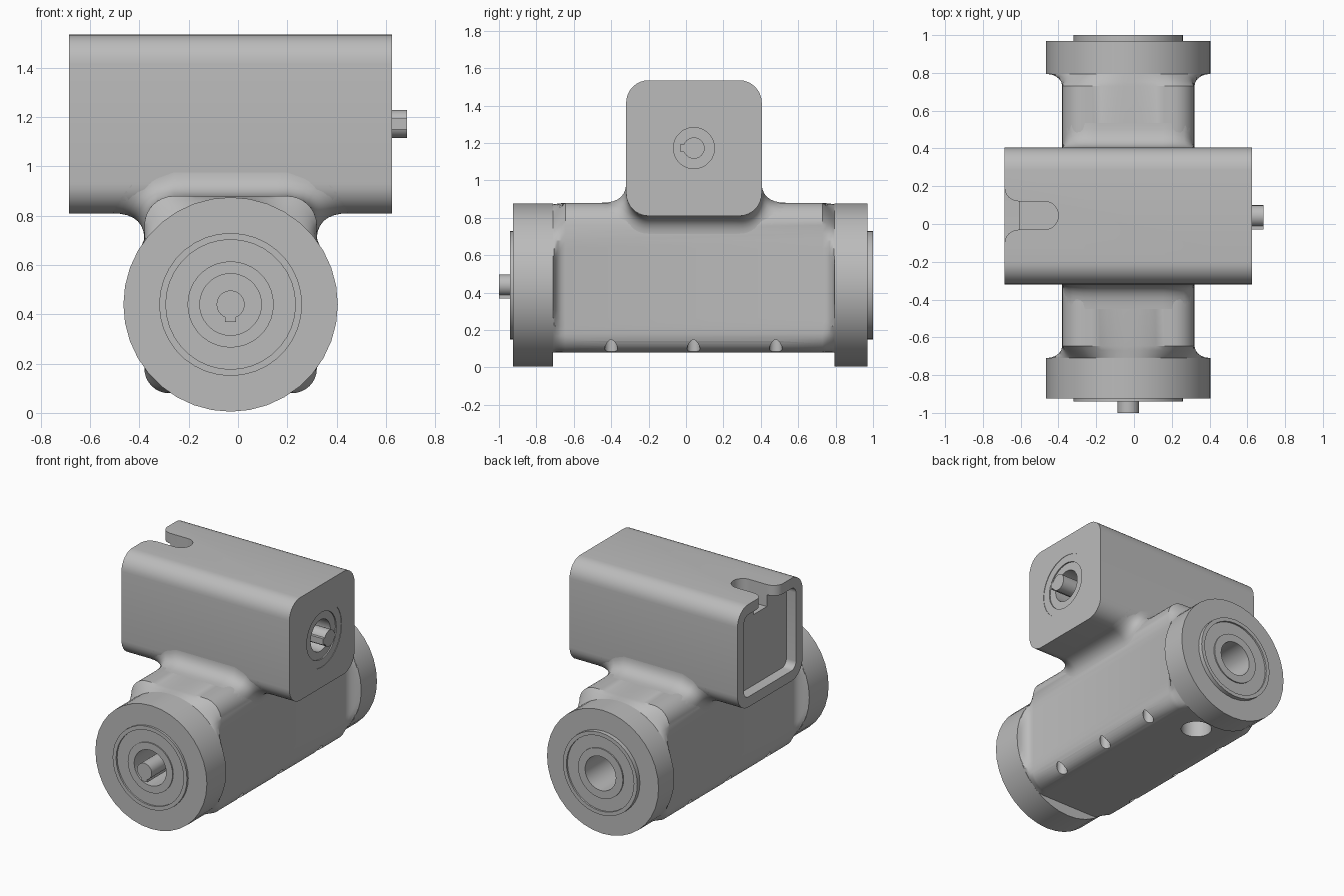
import bpy, bmesh
from math import sin, cos, pi, hypot, sqrt, asin
from mathutils import Vector

old = bpy.data.objects.get("Cube")
if old:
    bpy.data.objects.remove(old, do_unlink=True)

GREY = (0.5, 0.5, 0.5, 1)
metal = bpy.data.materials.new("plain grey")
metal.use_nodes = True
metal.diffuse_color = GREY
metal.node_tree.nodes["Principled BSDF"].inputs["Base Color"].default_value = GREY

CX, CZ = -0.03, 0.44      # axis of the lower barrel (along y)
BY, BZ = 0.0425, 1.1725   # axis of the upper box (along x)
FLANGE_R = 0.435


def place(axis, u, v, w):
    """Put a 2D point (u, v) at distance w along an axis."""
    return {"x": (w, u, v), "y": (u, w, v), "z": (u, v, w)}[axis]


def finish(name, bm, recalc=True):
    if recalc:
        bmesh.ops.recalc_face_normals(bm, faces=bm.faces)
    mesh = bpy.data.meshes.new(name)
    bm.to_mesh(mesh)
    bm.free()
    mesh.materials.append(metal)
    ob = bpy.data.objects.new(name, mesh)
    bpy.context.collection.objects.link(ob)
    return ob


def loft(name, rings, caps=True, closed=False):
    bm = bmesh.new()
    vs = [[bm.verts.new(p) for p in ring] for ring in rings]
    n = len(vs[0])
    pairs = list(zip(vs, vs[1:])) + ([(vs[-1], vs[0])] if closed else [])
    for a, b in pairs:
        for i in range(n):
            j = (i + 1) % n
            bm.faces.new((a[i], a[j], b[j], b[i]))
    if caps and not closed:
        bm.faces.new(vs[0])
        bm.faces.new(vs[-1])
    return finish(name, bm)


def prism(name, pts, axis, lo, hi):
    return loft(name, [[place(axis, u, v, w) for u, v in pts] for w in (lo, hi)])


def circle(cu, cv, r, n=36):
    return [(cu + r * cos(2 * pi * i / n), cv + r * sin(2 * pi * i / n)) for i in range(n)]


def lathe(name, profile, axis, cu, cv, sign=1):
    """Spin a closed (radius, distance) profile into a ring."""
    return loft(name, [[place(axis, u, v, sign * d) for u, v in circle(cu, cv, r)]
                       for r, d in profile], closed=True)


def rounded_rect(cu, cv, hu, hv, r_top, r_low, n=8):
    pts = []
    for k, (su, sv) in enumerate([(1, 1), (-1, 1), (-1, -1), (1, -1)]):
        r = r_top if sv > 0 else r_low
        for i in range(n + 1):
            a = pi / 2 * (k + i / n)
            pts.append((cu + su * (hu - r) + r * cos(a), cv + sv * (hv - r) + r * sin(a)))
    return pts


def cut(ob, cutters):
    bpy.context.view_layer.objects.active = ob
    for c in cutters:
        mod = ob.modifiers.new("cut", "BOOLEAN")
        mod.operation, mod.solver, mod.object = "DIFFERENCE", "EXACT", c
        bpy.ops.object.modifier_apply(modifier=mod.name)
        bpy.data.objects.remove(c, do_unlink=True)


def smooth(ob, angle=0.5):
    bpy.ops.object.select_all(action="DESELECT")
    ob.select_set(True)
    bpy.context.view_layer.objects.active = ob
    bpy.ops.object.shade_smooth_by_angle(angle=angle)


# Barrel body: rounded section that blends into the round flanges at its ends
coarse = rounded_rect(CX, 0.48, 0.35, 0.40, 0.12, 0.10)
section = []
for p, q in zip(coarse, coarse[1:] + coarse[:1]):
    steps = max(1, int(hypot(q[0] - p[0], q[1] - p[1]) / 0.04))
    section += [(p[0] + (q[0] - p[0]) * i / steps, p[1] + (q[1] - p[1]) * i / steps)
                for i in range(steps)]


def blended(t):
    out, limit = [], FLANGE_R - 0.002
    for x, z in section:
        dx, dz = x - CX, z - CZ
        r = hypot(dx, dz)
        if r > limit:
            k = (r + (limit - r) * t) / r
            dx, dz = dx * k, dz * k
        elif abs(dx) > 0.34:
            reach = min(abs(dx) + 0.085 * (1 - sqrt(1 - t * t)), sqrt(limit ** 2 - dz * dz))
            dx = reach if dx > 0 else -reach
        out.append((CX + dx, CZ + dz))
    return out


blend = [0, 0.35, 0.6, 0.8, 0.93, 1]
stations = [(-0.74, 1)] + [(-0.645 - 0.065 * t, t) for t in reversed(blend)]
stations += [(0.73 + 0.065 * t, t) for t in blend] + [(0.82, 1)]
body = loft("barrel_body", [[(x, y, z) for x, z in blended(t)] for y, t in stations])
cutters = [prism("front_bore", circle(CX, CZ, 0.125), "y", -0.9, -0.5),
           prism("back_bore", circle(CX, CZ, 0.12), "y", 0.3, 0.95),
           prism("drain_hole", circle(CX, 0.60, 0.10), "z", -0.1, 0.25)]
for side in (-1, 1):
    for y in (-0.40, 0.04, 0.48):
        cutters.append(prism("screw_hole", circle(CX + side * 0.31, y, 0.035, 16), "z", 0, 0.3))
cut(body, cutters)
smooth(body)

# Round end flanges with raised rim, bearing rings and bore
for name, sign, inner, face, rim, bore in (("front_flange", -1, 0.71, 0.925, 0.94, 0.125),
                                           ("back_flange", 1, 0.795, 0.97, 1.0, 0.12)):
    smooth(lathe(name, [(bore, inner), (FLANGE_R, inner), (FLANGE_R, face), (0.29, face),
                        (0.29, rim), (0.263, rim), (0.263, rim - 0.012), (0.175, rim - 0.012),
                        (0.175, rim - 0.004), (bore, rim - 0.004)], "y", CX, CZ, sign))

# Upper box with open end recess, top slot and bearing seat
box = prism("upper_box", rounded_rect(BY, BZ, 0.3625, 0.3625, 0.12, 0.12), "x", -0.685, 0.625)
slot_y, slot_r, mouth = 0.045, 0.075, -0.61
half = [(-0.75, 0.145)]
half += [(mouth - 0.075 * cos(a), 0.145 - 0.07 * sin(a)) for a in [pi / 12 * i for i in range(7)]]
half += [(-0.475 + slot_r * sin(a), slot_r * cos(a)) for a in [pi / 16 * i for i in range(9)]]
slot = [(x, slot_y + d) for x, d in half] + [(x, slot_y - d) for x, d in reversed(half[:-1])]
cut(box, [prism("end_recess", rounded_rect(BY, BZ, 0.29, 0.29, 0.05, 0.05), "x", -0.8, mouth),
          prism("top_slot", slot, "z", 1.38, 1.7),
          prism("bearing_seat", circle(BY, BZ, 0.22), "x", 0.5, 0.8),
          prism("shaft_bore", circle(BY, BZ, 0.11), "x", 0.3, 0.6)])
smooth(box)
smooth(lathe("box_bearing", [(0.11, 0.5), (0.22, 0.5), (0.22, 0.622), (0.165, 0.622),
                             (0.165, 0.614), (0.11, 0.614)], "x", BY, BZ))


# Shafts with a square key
def shaft(name, axis, cu, cv, lo, hi, key_u, key_v):
    smooth(prism(name, circle(cu, cv, 0.057, 24), axis, lo, hi))
    ku, kv = cu + key_u * 0.05, cv + key_v * 0.05
    key = [(ku + a * 0.022, kv + b * 0.022) for a, b in ((-1, -1), (1, -1), (1, 1), (-1, 1))]
    prism(name + "_key", key, axis, lo, hi)


shaft("front_shaft", "y", CX, CZ, -1.0, -0.48, 0, -1)
shaft("side_shaft", "x", BY, BZ, 0.28, 0.685, -1, 0)

# Saddle fillet where the box meets the barrel
HX, HY, R, TOP, LOW, SIZE = 0.35, 0.3625, 0.12, 0.88, 0.81, 0.155


def barrel_x(z):
    return HX - R + sqrt(max(0, R * R - max(0, z - TOP + R) ** 2))


def box_y(z):
    return HY - R + sqrt(max(0, R * R - max(0, LOW + R - z) ** 2))


start = asin((LOW + R - TOP) / R)
seam = [((HX - R) * i / 5, box_y(TOP), TOP) for i in range(5)]
for i in range(13):
    a = start + (pi / 2 - start) * i / 12
    z = LOW + R - R * sin(a)
    seam.append((barrel_x(z), HY - R + R * cos(a), z))
seam += [(barrel_x(LOW), (HY - R) * (1 - i / 5), LOW) for i in range(1, 6)]

strip = []
for p in seam:
    x, y, z = p
    n1 = Vector((max(0, x - HX + R), 0, z - TOP + R)).normalized()
    n2 = Vector((0, max(0, y - HY + R), z - LOW - R)).normalized()
    d = n1.dot(n2)
    p = Vector(p)
    a = p + SIZE * (n2 - d * n1)
    b = p + SIZE * (n1 - d * n2)
    a.x = min(a.x, barrel_x(a.z))
    b.y = min(b.y, box_y(b.z))
    strip.append([a * (1 - t) ** 2 + p * 2 * t * (1 - t) + b * t * t
                  for t in [i / 8 for i in range(9)]])

bm = bmesh.new()
for sx in (-1, 1):
    for sy in (-1, 1):
        grid = [[bm.verts.new((sx * q.x, sy * q.y, q.z)) for q in row] for row in strip]
        for r0, r1 in zip(grid, grid[1:]):
            for i in range(8):
                bm.faces.new((r0[i], r0[i + 1], r1[i + 1], r1[i]))
bmesh.ops.remove_doubles(bm, verts=bm.verts, dist=0.0001)
bmesh.ops.recalc_face_normals(bm, faces=bm.faces)
outward = 0
for f in bm.faces:
    c = f.calc_center_median()
    outward += f.normal.x * c.x + f.normal.y * c.y
if outward < 0:
    bmesh.ops.reverse_faces(bm, faces=bm.faces)
bmesh.ops.translate(bm, verts=bm.verts, vec=(CX, BY, 0))
smooth(finish("saddle_fillet", bm, recalc=False), 1.2)
